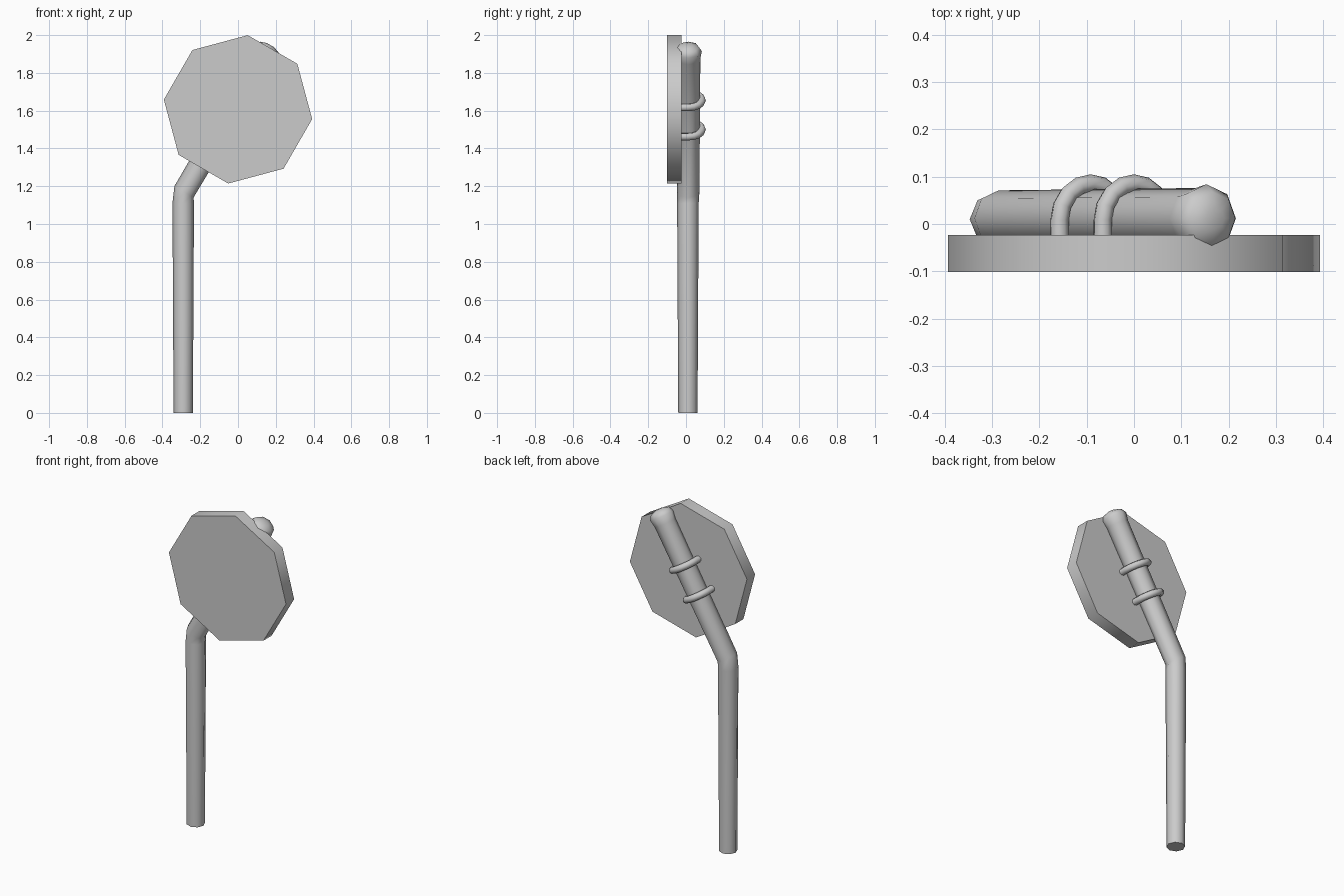
import bpy, bmesh
from math import sin, cos, pi, radians
from mathutils import Vector

if "Cube" in bpy.data.objects:
    bpy.data.objects.remove(bpy.data.objects["Cube"])

TILT = radians(30.5)
AXIS = Vector((sin(TILT), 0, cos(TILT)))      # direction of the leaning upper pole
SIDE = Vector((cos(TILT), 0, -sin(TILT)))     # across the leaning pole
BACK = Vector((0, 1, 0))
ELBOW = Vector((-0.286, 0.012, 1.17))


def loft(name, rings, sides=8, smooth=50):
    """Skin a list of (centre, u, v, radius) rings and close both ends."""
    bm = bmesh.new()
    loops = []
    for c, u, v, r in rings:
        loops.append([bm.verts.new(c + r * (cos(a) * u + sin(a) * v))
                      for a in (2 * pi * i / sides for i in range(sides))])
    for lo, hi in zip(loops, loops[1:]):
        for i in range(sides):
            j = (i + 1) % sides
            bm.faces.new((lo[i], lo[j], hi[j], hi[i]))
    bm.faces.new(loops[0][::-1])
    bm.faces.new(loops[-1])
    bmesh.ops.recalc_face_normals(bm, faces=bm.faces[:])
    mesh = bpy.data.meshes.new(name)
    bm.to_mesh(mesh)
    bm.free()
    ob = bpy.data.objects.new(name, mesh)
    bpy.context.collection.objects.link(ob)
    bpy.ops.object.select_all(action='DESELECT')
    ob.select_set(True)
    bpy.context.view_layer.objects.active = ob
    bpy.ops.object.shade_smooth_by_angle(angle=radians(smooth))
    return ob


# Bent pole: tapered upright, elbow, leaning arm, flared domed end
X = Vector((1, 0, 0))
pole = [(Vector((-0.29, 0.01, 0)), X, BACK, 0.051),
        (Vector((-0.29, 0.01, 1.11)), X, BACK, 0.057),
        (ELBOW, SIDE, BACK, 0.059)]
for dist, r in ((0.82, 0.064), (0.865, 0.072), (0.89, 0.056), (0.902, 0.022)):
    pole.append((ELBOW + AXIS * dist, SIDE, BACK, r))
loft("bent_pole", pole)

# Octagonal plate fixed to the front of the leaning arm
turn = radians(-7.5)
pu = Vector((cos(turn), 0, sin(turn)))
pv = Vector((-sin(turn), 0, cos(turn)))
loft("octagon_plate", [(Vector((0, y, 1.607)), pu, pv, 0.396)
                       for y in (-0.101, -0.023)])

# Two U-shaped straps around the arm, legs running into the plate
R = 0.076
for name, z in (("lower_strap", 1.5), ("upper_strap", 1.655)):
    centre = ELBOW + AXIS * ((z - ELBOW.z) / AXIS.z)
    centre.y = 0.009
    strap = [(centre + SIDE * R - BACK * 0.05, SIDE, AXIS, 0.02)]
    for i in range(9):
        a = pi * i / 8
        out = cos(a) * SIDE + sin(a) * BACK
        strap.append((centre + R * out, out, AXIS, 0.02))
    strap.append((centre - SIDE * R - BACK * 0.05, -SIDE, AXIS, 0.02))
    loft(name, strap)
